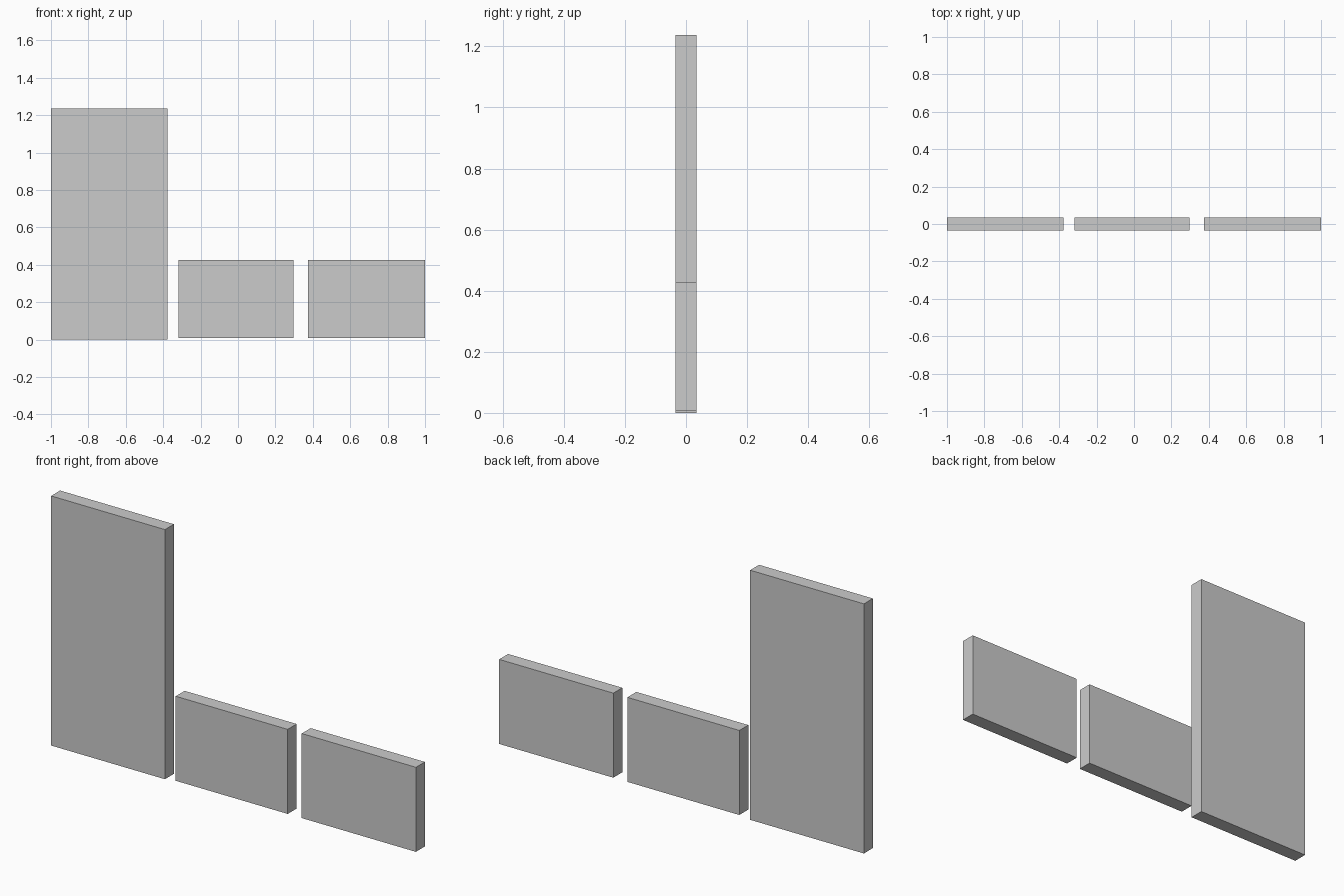
import bpy

if "Cube" in bpy.data.objects:
    bpy.data.objects.remove(bpy.data.objects["Cube"])

HALF_DEPTH = 0.035


def panel(name, x0, x1, z0, z1):
    """Flat upright slab spanning the given front-view rectangle."""
    bpy.ops.mesh.primitive_cube_add(
        size=1, location=((x0 + x1) / 2, 0, (z0 + z1) / 2))
    obj = bpy.context.object
    obj.name = name
    obj.scale = (x1 - x0, 2 * HALF_DEPTH, z1 - z0)
    bpy.ops.object.transform_apply(location=False, rotation=False, scale=True)
    return obj


# Tall panel on the left, two low panels beside it, slightly raised
panel("tall_panel", -1.0, -0.376, 0.0, 1.237)
panel("low_panel_middle", -0.317, 0.297, 0.008, 0.427)
panel("low_panel_right", 0.374, 1.0, 0.008, 0.427)
